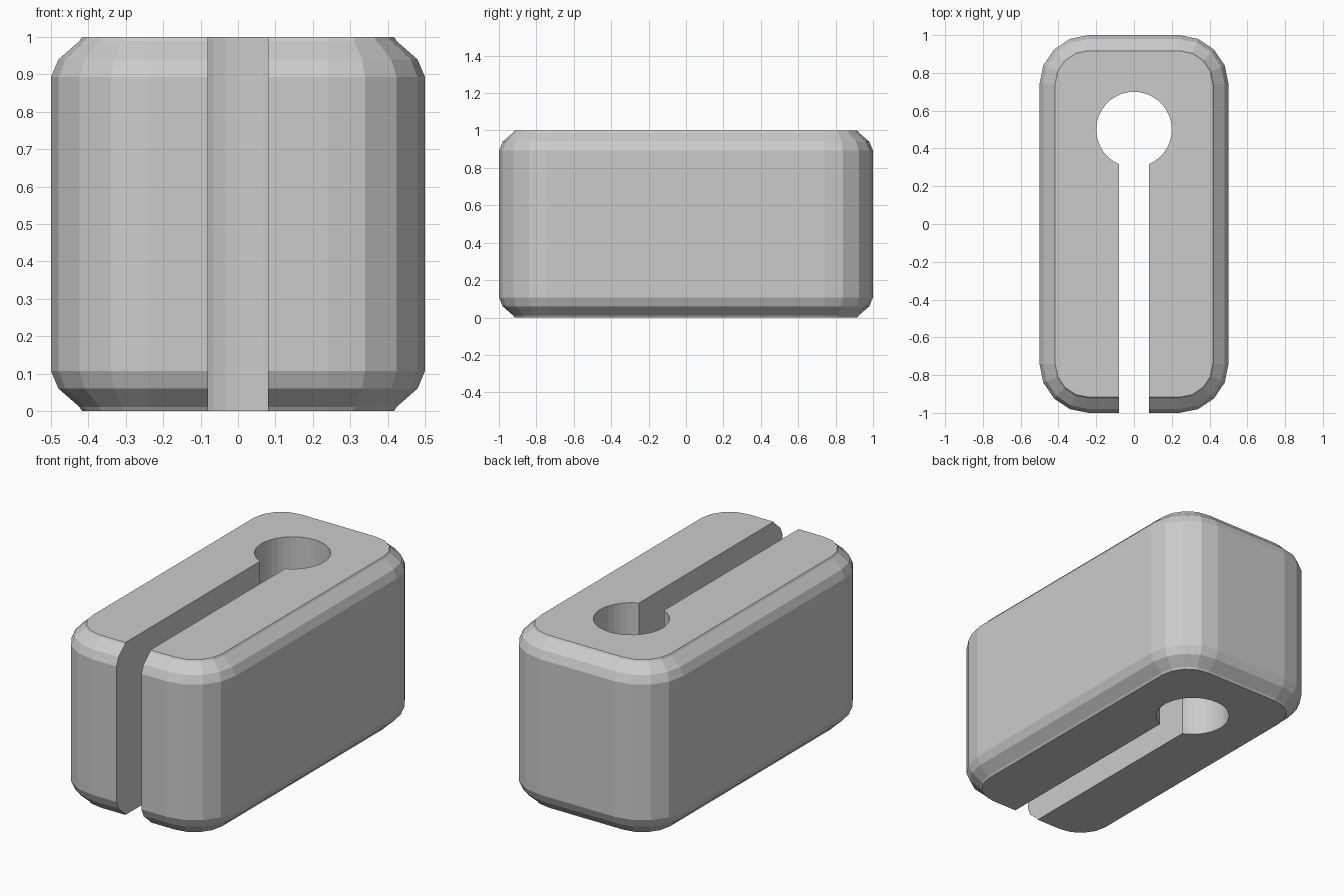
import bpy, bmesh
from math import sin, cos, pi, asin

if "Cube" in bpy.data.objects:
    bpy.data.objects.remove(bpy.data.objects["Cube"])


def loft(name, rings):
    """Closed solid skinned through stacked rings with equal point counts."""
    bm = bmesh.new()
    loops = [[bm.verts.new(p) for p in ring] for ring in rings]
    n = len(loops[0])
    for a, b in zip(loops, loops[1:]):
        for i in range(n):
            j = (i + 1) % n
            bm.faces.new((a[i], a[j], b[j], b[i]))
    bm.faces.new(loops[0][::-1])
    bm.faces.new(loops[-1])
    bmesh.ops.recalc_face_normals(bm, faces=bm.faces)
    mesh = bpy.data.meshes.new(name)
    bm.to_mesh(mesh)
    bm.free()
    obj = bpy.data.objects.new(name, mesh)
    bpy.context.collection.objects.link(obj)
    return obj


def rounded_rect(inset, z, cx=0.24, cy=0.74, radius=0.26, seg=4):
    r = radius - inset
    pts = []
    for q, (sx, sy) in enumerate(((1, 1), (-1, 1), (-1, -1), (1, -1))):
        for k in range(seg + 1):
            a = (q + k / seg) * pi / 2
            pts.append((sx * cx + r * cos(a), sy * cy + r * sin(a), z))
    return pts


def keyhole(z, y=0.5, radius=0.2, half=0.08, seg=32):
    # Round hole arc, open at the front into a straight slot
    gap = asin(half / radius)
    start, sweep = -pi / 2 + gap, 2 * (pi - gap)
    arc = [start + sweep * k / seg for k in range(seg + 1)]
    return ([(radius * cos(a), y + radius * sin(a), z) for a in arc]
            + [(-half, -1.2, z), (half, -1.2, z)])


# Block with faceted rounded corners, same edge rounding top and bottom
edge = [(0.083, 0.0), (0.076, 0.011), (0.02, 0.06), (0.0, 0.107)]
profile = edge + [(i, 1 - z) for i, z in reversed(edge)]
block = loft("slotted_block", [rounded_rect(i, z) for i, z in profile])

# Keyhole slot cut right through
cutter = loft("keyhole_cutter", [keyhole(-0.2), keyhole(1.2)])
cutter.hide_render = True
cutter.hide_viewport = False
cutter.display_type = 'WIRE'

cut = block.modifiers.new("keyhole_slot", 'BOOLEAN')
cut.operation = 'DIFFERENCE'
cut.solver = 'EXACT'
cut.object = cutter
bpy.context.view_layer.objects.active = block
block.select_set(True)
bpy.ops.object.modifier_apply(modifier=cut.name)
bpy.data.objects.remove(cutter)
